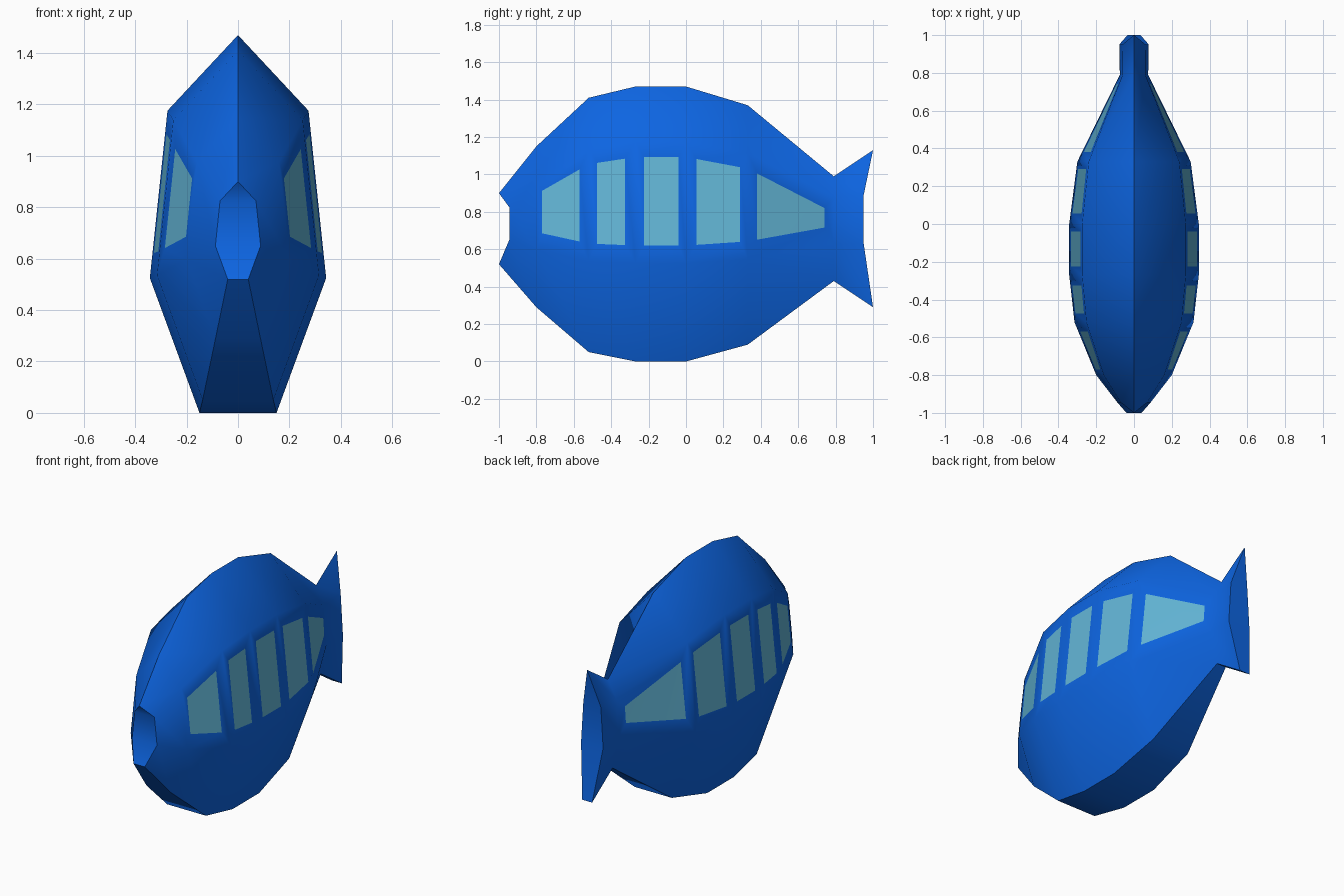
import bpy, bmesh, math
from mathutils import Vector

cube = bpy.data.objects.get("Cube")
if cube:
    bpy.data.objects.remove(cube, do_unlink=True)


def material(name, color):
    mat = bpy.data.materials.new(name)
    mat.use_nodes = True
    mat.diffuse_color = (*color, 1)
    bsdf = mat.node_tree.nodes["Principled BSDF"]
    bsdf.inputs["Base Color"].default_value = (*color, 1)
    bsdf.inputs["Roughness"].default_value = 0.7
    return mat


# Body stations: y, bottom z, top z, half width
STATIONS = [
    (-0.80, 0.29, 1.15, 0.20),
    (-0.52, 0.05, 1.41, 0.315),
    (-0.27, 0.00, 1.47, 0.343),
    (0.00, 0.00, 1.47, 0.343),
    (0.33, 0.09, 1.37, 0.30),
    (0.79, 0.43, 0.99, 0.075),
]
# Gap before and after each side panel, along y
GAPS = [(0.03, 0.05), (0.045, 0.055), (0.045, 0.04), (0.055, 0.04), (0.05, 0.05)]
GAP_LOW, GAP_HIGH = 0.095, 0.083


def section(y, low, high, width):
    """Half outline: ridge, shoulder, widest point, keel edge."""
    h = high - low
    return [(0, y, high), (0.8 * width, y, low + 0.8 * h),
            (width, y, low + 0.357 * h), (0.437 * width, y, low)]


# Mouth and tail tips are notched inward at their sides
mouth = [(0, -1, 0.90), (0.07, -0.945, 0.825), (0.088, -0.945, 0.65), (0.04, -1, 0.52)]
tail = [(0, 1, 1.13), (0.062, 0.95, 0.89), (0.078, 0.95, 0.63), (0.035, 1, 0.29)]
outlines = [mouth] + [section(*s) for s in STATIONS] + [tail]

bm = bmesh.new()


def ring(half):
    """Mirror a half outline into a closed ring of seven vertices."""
    right = [(-x, y, z) for x, y, z in reversed(half[1:])]
    return [bm.verts.new(p) for p in half + right]


def side_panel(a0, b0, b1, a1, gap):
    """Split a side quad (a upper, b lower) into a frame and a coloured panel."""
    corners = []
    for first in (True, False):
        span = a1.co.y - a0.co.y
        t = gap[0] / span if first else 1 - gap[1] / span
        up, low = a0.co.lerp(a1.co, t), b0.co.lerp(b1.co, t)
        h = up.z - low.z
        corners.append((bm.verts.new(up.lerp(low, GAP_HIGH / h)),
                        bm.verts.new(low.lerp(up, GAP_LOW / h))))
    (p0, q0), (p1, q1) = corners
    outer, inner = [a0, b0, b1, a1], [p0, q0, q1, p1]
    for i in range(4):
        j = (i + 1) % 4
        bm.faces.new((outer[i], outer[j], inner[j], inner[i]))
    bm.faces.new(inner).material_index = 1


# Skin between neighbouring rings, with panels on the upper sides
rings = [ring(o) for o in outlines]
for k in range(len(rings) - 1):
    r0, r1 = rings[k], rings[k + 1]
    for i in range(7):
        j = (i + 1) % 7
        if i == 1 and 1 <= k <= 5:
            side_panel(r0[1], r0[2], r1[2], r1[1], GAPS[k - 1])
        elif i == 5 and 1 <= k <= 5:
            side_panel(r0[6], r0[5], r1[5], r1[6], GAPS[k - 1])
        else:
            bm.faces.new((r0[i], r0[j], r1[j], r1[i]))

# Folded caps of mouth and tail
for r in (rings[0], rings[-1]):
    bm.faces.new((r[0], r[1], r[6]))
    bm.faces.new((r[1], r[2], r[5], r[6]))
    bm.faces.new((r[2], r[3], r[4], r[5]))

bmesh.ops.recalc_face_normals(bm, faces=bm.faces)
mesh = bpy.data.meshes.new("fish_body")
bm.to_mesh(mesh)
bm.free()

mesh.materials.append(material("deep blue", (0.004, 0.13, 0.76)))
mesh.materials.append(material("pale aqua", (0.125, 0.47, 0.68)))
fish = bpy.data.objects.new("fish_body", mesh)
bpy.context.collection.objects.link(fish)

bpy.ops.object.select_all(action="DESELECT")
fish.select_set(True)
bpy.context.view_layer.objects.active = fish
bpy.ops.object.shade_smooth_by_angle(angle=math.radians(50))
